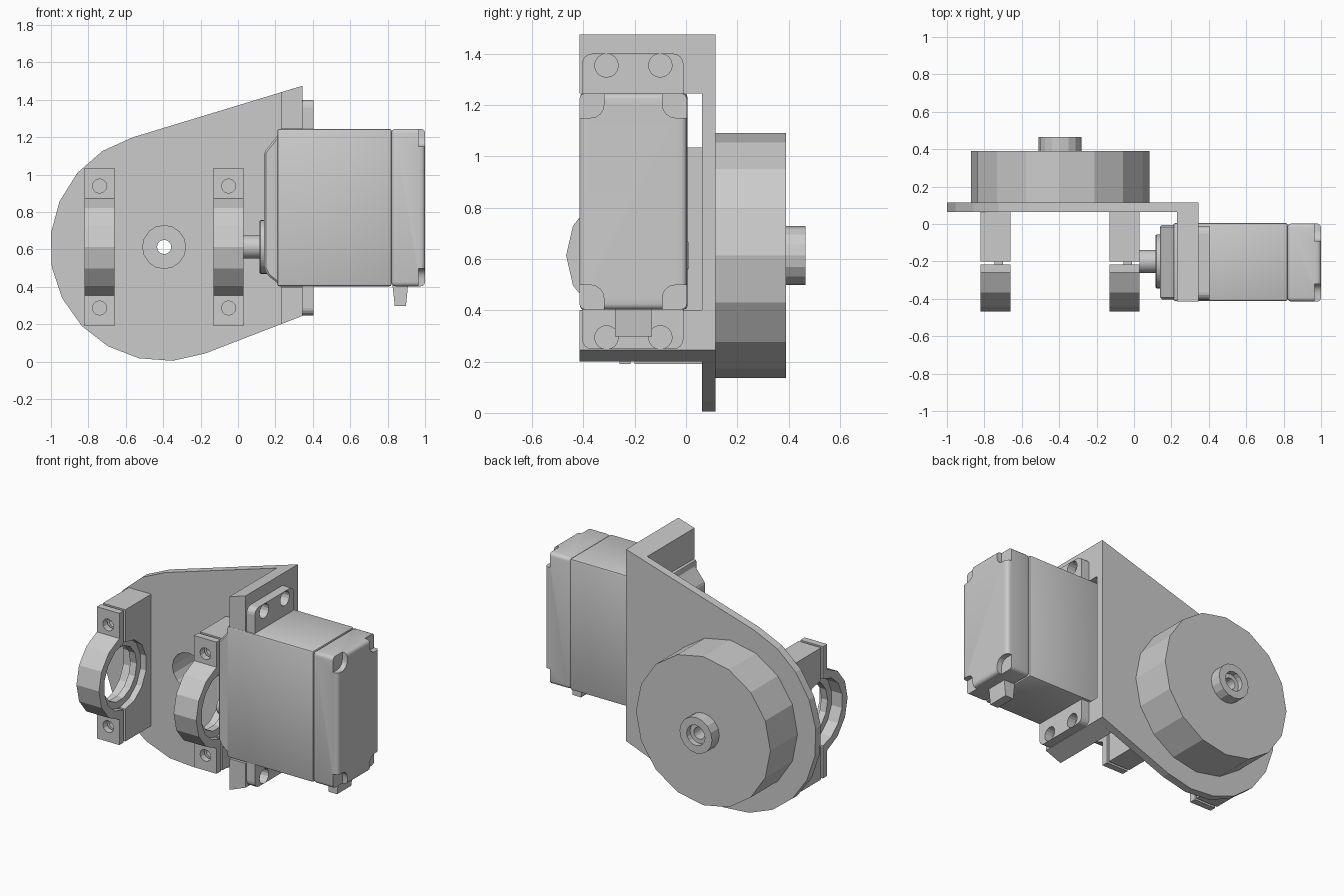
import bpy, bmesh
from math import sin, cos, radians, pi

if "Cube" in bpy.data.objects:
    bpy.data.objects.remove(bpy.data.objects["Cube"])


def finish(name, bm):
    bmesh.ops.recalc_face_normals(bm, faces=bm.faces[:])
    me = bpy.data.meshes.new(name)
    bm.to_mesh(me)
    bm.free()
    ob = bpy.data.objects.new(name, me)
    bpy.context.collection.objects.link(ob)
    return ob


def put(axis, t, a, b):
    """axis x: (a, b) = (y, z); y: (x, z); z: (x, y)"""
    return {'x': (t, a, b), 'y': (a, t, b), 'z': (a, b, t)}[axis]


def prism(name, axis, pts, t0, t1, bevel=0, segs=3):
    """Extrude a closed outline along an axis."""
    bm = bmesh.new()
    lo = [bm.verts.new(put(axis, t0, *p)) for p in pts]
    hi = [bm.verts.new(put(axis, t1, *p)) for p in pts]
    n = len(pts)
    bm.faces.new(lo)
    bm.faces.new(hi[::-1])
    for i in range(n):
        j = (i + 1) % n
        bm.faces.new((lo[i], hi[i], hi[j], lo[j]))
    if bevel:
        bmesh.ops.recalc_face_normals(bm, faces=bm.faces[:])
        bmesh.ops.bevel(bm, geom=bm.edges[:], offset=bevel, segments=segs,
                        profile=0.5, affect='EDGES')
    return finish(name, bm)


def rect(a0, a1, b0, b1):
    return [(a0, b0), (a1, b0), (a1, b1), (a0, b1)]


def arc(ca, cb, r, d0, d1, n):
    return [(ca + r * cos(radians(d0 + (d1 - d0) * i / n)),
             cb + r * sin(radians(d0 + (d1 - d0) * i / n))) for i in range(n + 1)]


def circle(ca, cb, r, n):
    return arc(ca, cb, r, 0, 360, n)[:-1]


def lathe(name, axis, ca, cb, prof, n):
    """Revolve a closed (radius, position) profile around an axis."""
    bm = bmesh.new()
    rings = [[bm.verts.new(put(axis, t, ca + r * cos(2 * pi * i / n),
                               cb + r * sin(2 * pi * i / n))) for i in range(n)]
             for r, t in prof]
    for k in range(len(rings)):
        p, q = rings[k], rings[(k + 1) % len(rings)]
        for i in range(n):
            j = (i + 1) % n
            bm.faces.new((p[i], p[j], q[j], q[i]))
    return finish(name, bm)


def cut(ob, cutter):
    m = ob.modifiers.new('cut', 'BOOLEAN')
    m.operation = 'DIFFERENCE'
    m.solver = 'EXACT'
    m.object = cutter
    bpy.context.view_layer.objects.active = ob
    bpy.ops.object.modifier_apply(modifier=m.name)
    bpy.data.objects.remove(cutter)


def smooth(ob):
    bpy.ops.object.select_all(action='DESELECT')
    ob.select_set(True)
    bpy.context.view_layer.objects.active = ob
    bpy.ops.object.shade_smooth_by_angle(angle=radians(35))


CX, CZ = -0.395, 0.613      # drum axis
SY = -0.2                   # shaft axis (y)

# mounting plate with bore
plate = prism('mounting_plate', 'y',
              [(0.345, 0.245), (0.345, 1.475)] + arc(CX, CZ, 0.61, 106, 291, 11),
              0.063, 0.115)
cut(plate, prism('cutter', 'y', circle(CX, CZ, 0.115, 16), 0, 0.2))

# flange tabs holding the servo
prism('upper_flange', 'y', [(0.23, 1.245), (0.345, 1.245), (0.345, 1.475), (0.23, 1.44)],
      -0.415, 0.063)
prism('lower_flange', 'y', [(0.23, 0.2), (0.345, 0.245), (0.345, 0.4), (0.23, 0.4)],
      -0.415, 0.063)

# drum and hub behind the plate
lathe('drum', 'y', CX, CZ, [(0.115, 0.115), (0.477, 0.115), (0.477, 0.39), (0.115, 0.39)], 16)
lathe('drum_hub', 'y', CX, CZ, [(0.115, 0.34), (0.115, 0.465), (0.065, 0.465),
                                (0.065, 0.43), (0.038, 0.43), (0.038, 0.34)], 16)

# split bearing blocks: base, cap and inner lip
R = 0.267
for side, x0 in (('left', -0.82), ('right', -0.13)):
    x1 = x0 + 0.16
    base = prism(side + '_bearing_base', 'x',
                 [(SY, 0.19), (0.063, 0.19), (0.063, 1.035), (SY, 1.035)]
                 + arc(SY, CZ, 0.215, 90, -90, 7), x0, x1)
    cap = prism(side + '_bearing_cap', 'x',
                [(-0.217, 0.19), (-0.26, 0.19)]
                + arc(SY, CZ, R, 180 + 77.14, 180 - 77.14, 6)
                + [(-0.26, 1.035), (-0.217, 1.035)]
                + arc(SY, CZ, 0.215, 94.5, 265.5, 7), x0, x1)
    for z in (0.287, 0.939):
        for part in (base, cap):
            cut(part, prism('cutter', 'y', circle(x0 + 0.08, z, 0.038, 12), -0.5, -0.08))
    lathe(side + '_bearing_lip', 'x', SY, CZ,
          [(0.172, x0 + 0.075), (0.22, x0 + 0.075), (0.22, x0 + 0.12), (0.172, x0 + 0.12)], 14)

# servo body, front cover and notched rear lid
smooth(prism('servo_body', 'x', rect(-0.413, 0.005, 0.403, 1.245), 0.21, 0.822, 0.012, 2))
prism('servo_front_cover', 'y', [(0.23, 0.405), (0.23, 1.24), (0.208, 1.205), (0.14, 1.12),
                                 (0.14, 0.5), (0.16, 0.46)], -0.403, -0.005, 0.01, 1)
lid = prism('servo_rear_lid', 'x', rect(-0.415, 0.003, 0.403, 1.245), 0.82, 1.0, 0.022, 3)
for y, sy in ((-0.415, 1), (0.003, -1)):
    for z, sz in ((0.403, 1), (1.245, -1)):
        notch = [(y - sy * 0.1, z - sz * 0.1), (y + sy * 0.095, z - sz * 0.1)]
        notch += [(y + sy * (0.045 + 0.05 * cos(t * pi / 8)),
                   z + sz * (0.045 + 0.05 * sin(t * pi / 8))) for t in range(5)]
        notch += [(y - sy * 0.1, z + sz * 0.095)]
        cut(lid, prism('cutter', 'x', notch, 0.965, 1.1))
smooth(lid)

# servo mounting lugs with screw holes
for name, s in (('upper_lug', 1), ('lower_lug', -1)):
    mid = 0.824
    pts = [(-0.01, 0.40)] + arc(-0.05, 0.536, 0.04, 0, 90, 4) \
        + arc(-0.365, 0.536, 0.04, 90, 180, 4) + [(-0.405, 0.40)]
    lug = prism('servo_' + name, 'x', [(y, mid + s * z) for y, z in pts], 0.345, 0.403)
    for y in (-0.31, -0.1):
        cut(lug, prism('cutter', 'x', circle(y, mid + s * 0.53, 0.046, 16), 0.3, 0.5))

# output boss, shaft and cable stub
smooth(prism('servo_boss', 'x', circle(SY, CZ, 0.145, 24), 0.115, 0.16, 0.006, 1))
smooth(prism('servo_shaft', 'x', circle(SY, CZ, 0.062, 20), 0.03, 0.14))
prism('cable_stub', 'y', [(0.838, 0.298), (0.898, 0.298), (0.91, 0.42), (0.825, 0.42)],
      -0.277, -0.133)
